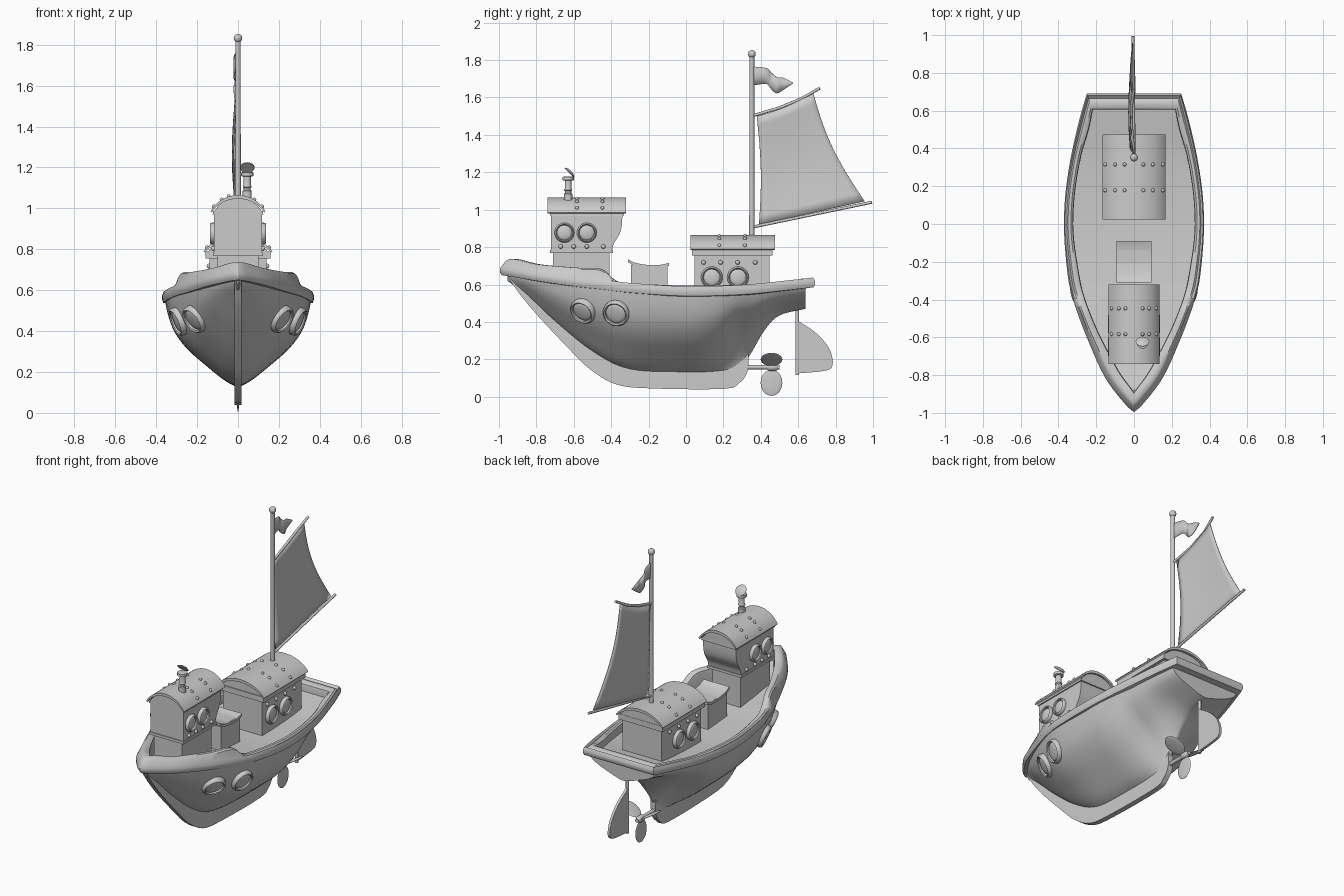
import bpy, bmesh, math
from mathutils import Vector, Matrix
from mathutils.bvhtree import BVHTree

if "Cube" in bpy.data.objects:
    bpy.data.objects.remove(bpy.data.objects["Cube"])


def finish(name, bm, angle=35, mirror=False, thick=0):
    bmesh.ops.remove_doubles(bm, verts=bm.verts, dist=1e-5)
    bmesh.ops.recalc_face_normals(bm, faces=bm.faces)
    me = bpy.data.meshes.new(name)
    bm.to_mesh(me)
    bm.free()
    me.shade_smooth()
    me.set_sharp_from_angle(angle=math.radians(angle))
    ob = bpy.data.objects.new(name, me)
    bpy.context.collection.objects.link(ob)
    if thick:
        m = ob.modifiers.new("thickness", 'SOLIDIFY')
        m.thickness, m.offset = thick, 0
    if mirror:
        m = ob.modifiers.new("mirror", 'MIRROR')
        m.use_clip, m.merge_threshold = True, 0.0005
    return ob


def spline(pts, n):
    """Smooth interpolation through a list of tuples."""
    out = []
    for i in range(len(pts) - 1):
        a, b, c, d = (pts[max(0, min(len(pts) - 1, i + k))] for k in (-1, 0, 1, 2))
        for s in range(n):
            t = s / n
            out.append(tuple(0.5 * (2 * q + (r - p) * t + (2 * p - 5 * q + 4 * r - w) * t * t
                       + (3 * q - p - 3 * r + w) * t ** 3) for p, q, r, w in zip(a, b, c, d)))
    return out + [tuple(pts[-1])]


def loft(name, rows, cap=False, **kw):
    bm = bmesh.new()
    vs = [[bm.verts.new(p) for p in row] for row in rows]
    for a, b in zip(vs, vs[1:]):
        for i in range(len(a) - 1):
            bm.faces.new((a[i], a[i + 1], b[i + 1], b[i]))
    if cap:
        bm.faces.new(vs[-1])
    return finish(name, bm, **kw)


def prism(name, prof, axis, lo, hi, angle=35):
    """Extrude a 2D profile along x (points are y,z) or y (points are x,z)."""
    bm = bmesh.new()
    put = (lambda a, b, h: (h, a, b)) if axis == 'x' else (lambda a, b, h: (a, h, b))
    f = bm.faces.new([bm.verts.new(put(a, b, lo)) for a, b in prof])
    ext = bmesh.ops.extrude_face_region(bm, geom=[f])["geom"]
    bmesh.ops.translate(bm, vec=put(0, 0, hi - lo), verts=[v for v in ext if isinstance(v, bmesh.types.BMVert)])
    return finish(name, bm, angle)


def box(name, hx, y0, y1, z0, z1):
    return prism(name, [(y0, z0), (y1, z0), (y1, z1), (y0, z1)], 'x', -hx, hx)


def lathe(name, prof, loc, direction=(0, 0, 1), n=24):
    rot = Vector((0, 0, 1)).rotation_difference(Vector(direction)).to_matrix()
    bm = bmesh.new()
    rings = [[bm.verts.new(rot @ Vector((r * math.cos(2 * math.pi * k / n), r * math.sin(2 * math.pi * k / n), z))
              + Vector(loc)) for k in range(n)] for r, z in prof]
    for a, b in zip(rings, rings[1:]):
        for k in range(n):
            bm.faces.new((a[k], a[(k + 1) % n], b[(k + 1) % n], b[k]))
    bm.faces.new(rings[0])
    bm.faces.new(rings[-1])
    return finish(name, bm)


def rod(name, a, b, r):
    d = Vector(b) - Vector(a)
    return lathe(name, [(r, 0), (r, d.length)], a, d, 12)


def porthole(name, loc, normal, r):
    ring = [(r, -.015), (r, .008), (r * .95, .017), (r * .87, .021), (r * .78, .016), (r * .76, .006)]
    dome = [(r * .76 * math.cos(a), .006 + .01 * math.sin(a)) for a in (.4, .8, 1.2, 1.5)]
    return lathe(name, ring + dome, loc, normal)


def rivets(name, pts, r=.01):
    bm = bmesh.new()
    for p in pts:
        bmesh.ops.create_uvsphere(bm, u_segments=10, v_segments=6, radius=r, matrix=Matrix.Translation(p))
    return finish(name, bm)


# Hull: stations of y, half width, keel z, top z, hollowness
stations = [(-.955, .012, .62, .68, 1), (-.85, .10, .54, .655, 1), (-.7, .19, .40, .63, 1),
            (-.5, .28, .24, .60, 1), (-.3, .338, .145, .575, 1), (0, .358, .13, .56, 1),
            (.15, .352, .13, .56, .85), (.27, .335, .137, .565, .52), (.34, .32, .22, .57, .58),
            (.42, .305, .355, .575, .8), (.5, .285, .435, .58, 1), (.64, .25, .47, .60, 1)]
section = spline([(0, 0), (.04, .004), (.19, .07), (.43, .23), (.69, .42), (.87, .62), (.96, .83), (1, 1)], 3)
rows = [[(w * s, y, kz + (top - kz) * max(g, 0) ** h) for s, g in section] + [(0, y, top)]
        for y, w, kz, top, h in spline(stations, 5)]
hull = loft("hull", [r[:-1] for r in rows], mirror=True)
loft("transom", [[(0, .64, p[2]) for p in rows[-1][:-1]], rows[-1][:-1]], mirror=True)

# Keel and stem plate
keel = spline([(-.965, .66), (-.89, .55), (-.785, .425), (-.62, .25), (-.517, .15), (-.38, .068), (-.2, .045),
               (.2, .042), (.287, .075), (.33, .14), (.335, .25)], 4)
prism("keel", keel + [(.3, .3), (0, .2), (-.3, .2), (-.5, .3), (-.7, .45), (-.88, .66)], 'x', -.017, .017)

# Gunwale with raised bow bulwark, and deck: outer xy, inner xy, bottom z, top z
rail = [(0, -.995, 0, -.89, .65, .735), (.05, -.95, .022, -.86, .643, .733), (.155, -.81, .085, -.77, .62, .708),
        (.25, -.6, .185, -.58, .59, .69), (.303, -.46, .24, -.45, .575, .683), (.327, -.38, .267, -.37, .565, .62),
        (.35, -.28, .288, -.28, .555, .605), (.37, -.05, .32, -.05, .54, .596), (.364, .15, .314, .15, .54, .596),
        (.335, .35, .282, .35, .55, .60), (.29, .55, .24, .5, .57, .615), (.25, .69, .218, .605, .585, .632)]
rail_path = spline(rail, 5) + [(0, .69, 0, .605, .585, .632)]
rows = []
for ox, oy, ix, iy, b, t in rail_path:
    row = []
    for f, z in ((.55, b - .005), (.1, b), (0, b + .015), (0, b + .035), (.12, b + .052), (.3, t - .008),
                 (.45, t), (.75, t), (.95, t - .008), (1, t - .025), (1, b - .01)):
        row.append((max(0, ox + (ix - ox) * f), oy + (iy - oy) * f, z))
    rows.append(row)
loft("gunwale", rows, mirror=True)
loft("deck", [[(max(0, r[2]), r[3], r[4] - .005), (0, r[3], r[4] - .005)] for r in rail_path], mirror=True)


# Cabins
def roof(name, hx, y0, y1, z0, z1, wall):
    arc = lambda w, a, b: [(w * math.sin(k), a + (b - a) * (math.cos(k) - math.cos(1.1)) / (1 - math.cos(1.1)))
                           for k in [1.1 * (i / 8 - 1) for i in range(17)]]
    w = hx / math.sin(1.1)
    prism(name, arc(w, z0, z1) + arc(w * .96, z0 - .006, z1 - .018)[::-1], 'y', y0, y1)
    prism(name + "_gable", arc(w * .93, z0 - .015, z1 - .012), 'y', y0 + wall, y1 - wall)
    return lambda x: z0 + (z1 - z0) * (math.sqrt(1 - (x / w) ** 2) - math.cos(1.1)) / (1 - math.cos(1.1))


box("aft_cabin", .14, .045, .447, .5, .79)
box("aft_cabin_trim", .158, .033, .462, .755, .79)
aft_z = roof("aft_roof", .168, .025, .475, .79, .865, .015)
box("wheelhouse_base", .10, -.71, -.41, .5, .78)
box("wheelhouse_sill", .122, -.728, -.39, .768, .785)
curve = spline([(-.395, .785), (-.385, .82), (-.355, .87), (-.343, .92), (-.34, .985)], 4)
prism("wheelhouse", curve + [(-.722, .985), (-.722, .785)], 'x', -.117, .117)
box("wheelhouse_trim", .123, -.728, -.333, .972, .987)
fore_z = roof("wheelhouse_roof", .134, -.74, -.32, .985, 1.065, .012)

# Rivets on roofs and walls
pts = [(s * x, y, aft_z(x)) for s in (1, -1) for x in (.05, .1, .152) for y in (.178, .315)]
pts += [(s * x, y, fore_z(x)) for s in (1, -1) for x in (.045, .08, .118) for y in (-.583, -.447)]
rivets("roof_rivets", pts)
pts = [(s * .142, y, .718) for s in (1, -1) for y in (.094, .185, .276, .37)]
pts += [(s * .12, y, .803) for s in (1, -1) for y in (-.67, -.6, -.53, -.442)]
rivets("wall_rivets", pts, .012)

# Portholes
bvh = BVHTree.FromPolygons([v.co for v in hull.data.vertices], [tuple(p.vertices) for p in hull.data.polygons])
for s, side in ((1, "right"), (-1, "left")):
    for y in (.138, .278):
        porthole("aft_porthole_" + side, (s * .14, y, .638), (s, 0, 0), .058)
    for y in (-.65, -.53):
        porthole("wheelhouse_porthole_" + side, (s * .117, y, .877), (s, 0, 0), .053)
    for y, z in ((-.55, .458), (-.373, .447)):
        loc, n, _, _ = bvh.ray_cast(Vector((1, y, z)), Vector((-1, 0, 0)))
        n = n if n.x > 0 else -n
        porthole("hull_porthole_" + side, (s * loc.x, y, z), (s * n.x, n.y, n.z), .072)

# Companionway hatch with a sagging lid
box("hatch", .085, -.295, -.1, .5, .705)
lid = spline([(-.31, .735), (-.27, .716), (-.2, .704), (-.14, .705), (-.09, .716)], 4)
prism("hatch_lid", lid + [(y, z - .016) for y, z in lid[::-1]], 'x', -.092, .092)

# Chimney with tilted lid
lathe("chimney", [(.022, 1.02), (.022, 1.085), (.017, 1.09), (.017, 1.1), (.022, 1.105), (.018, 1.115), (.018, 1.155),
                  (.03, 1.158), (.03, 1.175), (.02, 1.178)], (.045, -.63, 0))
lathe("chimney_lid", [(.034, -.004), (.036, 0), (.02, .008), (.003, .01)], (.045, -.622, 1.2), (0, .7, .7))

# Mast, spars
ball = [(.021 * math.cos(a), 1.832 + .021 * math.sin(a)) for a in [-.9 + .27 * i for i in range(10)]]
lathe("mast", [(.014, .8), (.013, 1.815)] + ball, (0, .352, 0), n=16)
rod("boom", (0, .355, .907), (-.005, .995, 1.04), .008)
gaff = [(0, .355, 1.502), (-.012, .5, 1.545), (-.014, .62, 1.595), (0, .715, 1.65)]
for a, b in zip(gaff, gaff[1:]):
    rod("gaff", a, b, .008)

# Sail: bilinear patch with hollow edges and belly
rows = []
for i in range(13):
    v = i / 12
    bow = math.sin(math.pi * v)
    luff = Vector((0, .40 - .012 * v + .016 * bow - .01, .92 + .58 * v))
    leech = Vector((0, .955 - .275 * v - .035 * bow, 1.045 + .58 * v))
    row = []
    for j in range(13):
        p = luff.lerp(leech, j / 12)
        p.x = -.008 - .02 * bow * (.6 + .4 * math.sin(math.pi * j / 12))
        p.z += -.014 * v * math.sin(math.pi * j / 12)
        row.append(p)
    rows.append(row)
loft("sail", rows, thick=.005)

# Pennant: x, y, top z, bottom z
flag = spline([(0, .362, 1.765, 1.665), (-.012, .43, 1.757, 1.672), (-.02, .455, 1.735, 1.645),
               (-.012, .485, 1.71, 1.622), (-.02, .52, 1.705, 1.64), (-.015, .572, 1.68, 1.675)], 4)
loft("pennant", [[(x, y, a), (x, y, (a + b) / 2), (x, y, b)] for x, y, a, b in flag], thick=.005)

# Rudder
rod("rudder_post", (0, .595, .115), (0, .595, .5), .01)
blade = spline([(.6, .405), (.69, .345), (.755, .275), (.783, .205), (.775, .152), (.715, .135), (.6, .125)], 4)
prism("rudder", blade, 'x', -.008, .008)

# Propeller: shaft, hub and three oval paddles
rod("propeller_shaft", (0, .3, .158), (0, .5, .158), .012)
lathe("propeller_hub", [(.014, 0), (.02, .01), (.02, .045), (.01, .06)], (0, .435, .158), (0, 1, 0))
for k in range(3):
    bm = bmesh.new()
    m = (Matrix.Translation((0, .457, .158)) @ Matrix.Rotation(math.radians(120 * k), 4, 'Y')
         @ Matrix.Translation((0, 0, -.083)) @ Matrix.Diagonal((.006, .058, .07, 1)))
    bmesh.ops.create_uvsphere(bm, u_segments=20, v_segments=12, radius=1, matrix=m)
    finish("propeller_blade", bm)
